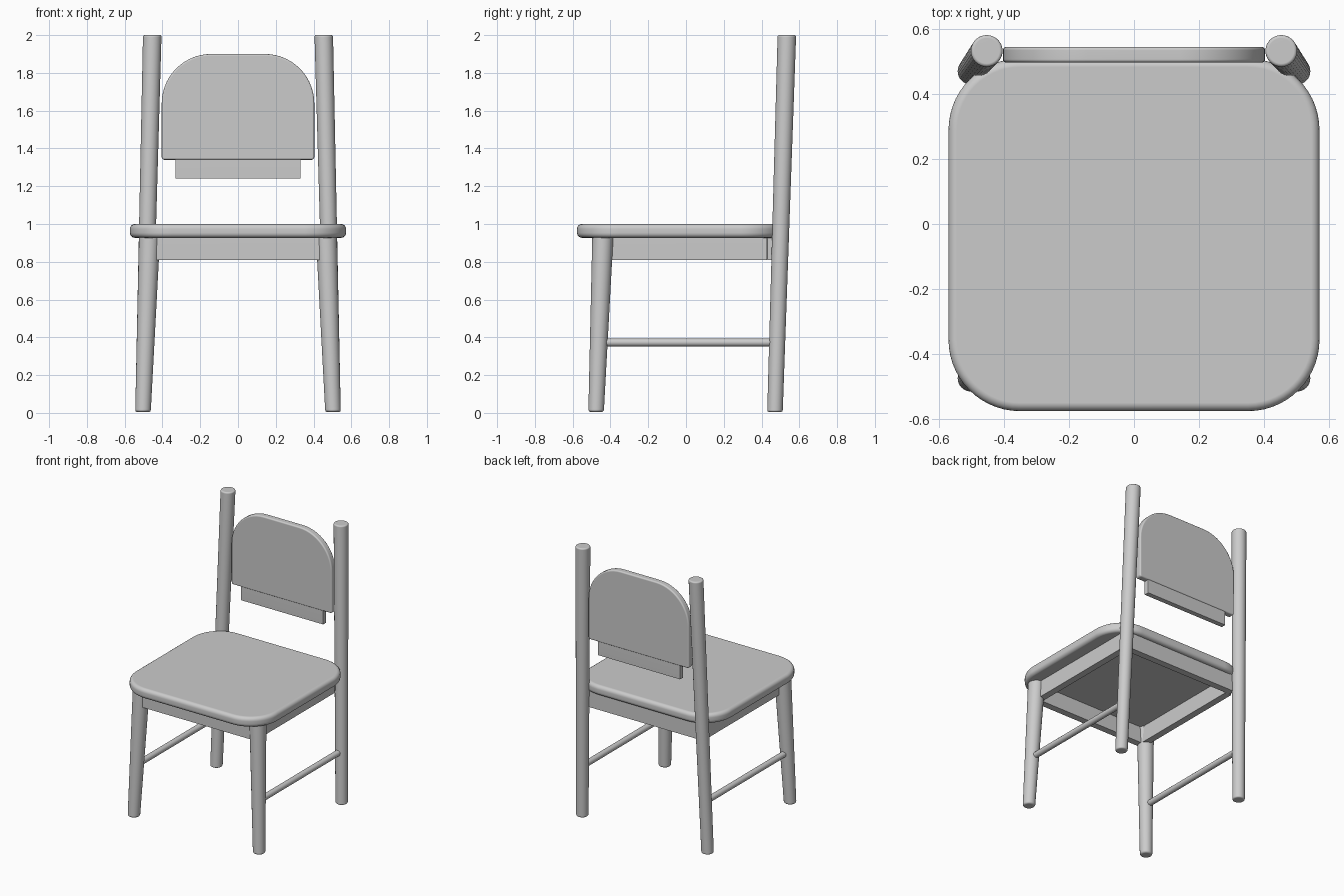
import bpy, bmesh, math
from mathutils import Vector

if "Cube" in bpy.data.objects:
    bpy.data.objects.remove(bpy.data.objects["Cube"])

grey = bpy.data.materials.new("light grey")
grey.diffuse_color = (0.6, 0.6, 0.6, 1)
grey.use_nodes = True
grey.node_tree.nodes["Principled BSDF"].inputs["Base Color"].default_value = grey.diffuse_color


def finish(name, bm, bevel=0.0, segs=4):
    """Round the hard edges, make the object and shade it smooth."""
    bmesh.ops.recalc_face_normals(bm, faces=bm.faces)
    if bevel:
        hard = [e for e in bm.edges if e.calc_face_angle(0) > 0.7]
        bmesh.ops.bevel(bm, geom=hard, offset=bevel, segments=segs,
                        profile=0.5, affect='EDGES', clamp_overlap=True)
    me = bpy.data.meshes.new(name)
    bm.to_mesh(me)
    bm.free()
    me.materials.append(grey)
    ob = bpy.data.objects.new(name, me)
    bpy.context.collection.objects.link(ob)
    bpy.ops.object.select_all(action='DESELECT')
    ob.select_set(True)
    bpy.context.view_layer.objects.active = ob
    bpy.ops.object.shade_smooth_by_angle(angle=math.radians(35))
    wn = ob.modifiers.new("flat face normals", 'WEIGHTED_NORMAL')
    wn.keep_sharp = True
    return ob


def rounded_rect(x, v0, v1, r_low, r_high, n=14):
    """Outline symmetric in u, with separate low and high corner radii."""
    pts = []
    for su, v, r, a0 in ((1, v0, r_low, -90), (1, v1, r_high, 0),
                         (-1, v1, r_high, 90), (-1, v0, r_low, 180)):
        cu, cv = su * (x - r), v + (r if v == v0 else -r)
        for i in range(n + 1):
            a = math.radians(a0 + 90 * i / n)
            pts.append((cu + r * math.cos(a), cv + r * math.sin(a)))
    return pts


def prism(name, pts, lo, hi, upright, bevel):
    """Extrude an outline along z, or along y when upright."""
    bm = bmesh.new()
    place = (lambda u, v, w: (u, w, v)) if upright else (lambda u, v, w: (u, v, w))
    face = bm.faces.new([bm.verts.new(place(u, v, lo)) for u, v in pts])
    ext = bmesh.ops.extrude_face_region(bm, geom=[face])
    move = Vector(place(0, 0, hi - lo))
    bmesh.ops.translate(bm, vec=move,
                        verts=[g for g in ext["geom"] if isinstance(g, bmesh.types.BMVert)])
    return finish(name, bm, bevel)


def box(name, lo, hi, bevel=0.004):
    bm = bmesh.new()
    bmesh.ops.create_cube(bm, size=1)
    for v in bm.verts:
        v.co = [l + (c + 0.5) * (h - l) for c, l, h in zip(v.co, lo, hi)]
    return finish(name, bm, bevel, 2)


def rod(name, a, b, r0, r1, bevel=0.0, sides=32):
    """Tapered leg from a up to b, sheared so both ends stay level."""
    bm = bmesh.new()
    bmesh.ops.create_cone(bm, cap_ends=True, segments=sides, radius1=r0, radius2=r1, depth=1)
    a, b = Vector(a), Vector(b)
    for v in bm.verts:
        p = a.lerp(b, v.co.z + 0.5)
        v.co = (p.x + v.co.x, p.y + v.co.y, p.z)
    return finish(name, bm, bevel)


# Seat
prism("seat", rounded_rect(0.572, -0.577, 0.51, 0.22, 0.22), 0.927, 1.0, False, 0.026)

# Backrest panel and the slat under it
prism("backrest_panel", rounded_rect(0.404, 1.34, 1.90, 0.015, 0.262), 0.498, 0.546, True, 0.01)
box("backrest_slat", (-0.332, 0.503, 1.24), (0.332, 0.541, 1.345))

# Legs, back posts, side aprons and side stretchers
for side, s in (("left", -1), ("right", 1)):
    rod(f"front_leg_{side}", (s * 0.503, -0.476, 0.005), (s * 0.468, -0.44, 0.94),
        0.041, 0.056, 0.013)
    rod(f"back_post_{side}", (s * 0.503, 0.471, 0.005), (s * 0.454, 0.534, 2.0),
        0.041, 0.049, 0.01)
    x0, x1 = sorted((s * 0.425, s * 0.475))
    box(f"side_apron_{side}", (x0, -0.44, 0.81), (x1, 0.43, 0.935), 0.002)
    # stretcher runs front to back
    bm = bmesh.new()
    bmesh.ops.create_cone(bm, cap_ends=True, segments=20, radius1=0.021, radius2=0.021, depth=0.93)
    for v in bm.verts:
        v.co = (s * 0.49 + v.co.x, 0.015 + v.co.z, 0.373 + v.co.y)
    finish(f"side_stretcher_{side}", bm)

# Front and back aprons
for part, y in (("front_apron", -0.48), ("back_apron", 0.43)):
    box(part, (-0.46, y, 0.81), (0.46, y + 0.05, 0.935), 0.002)
